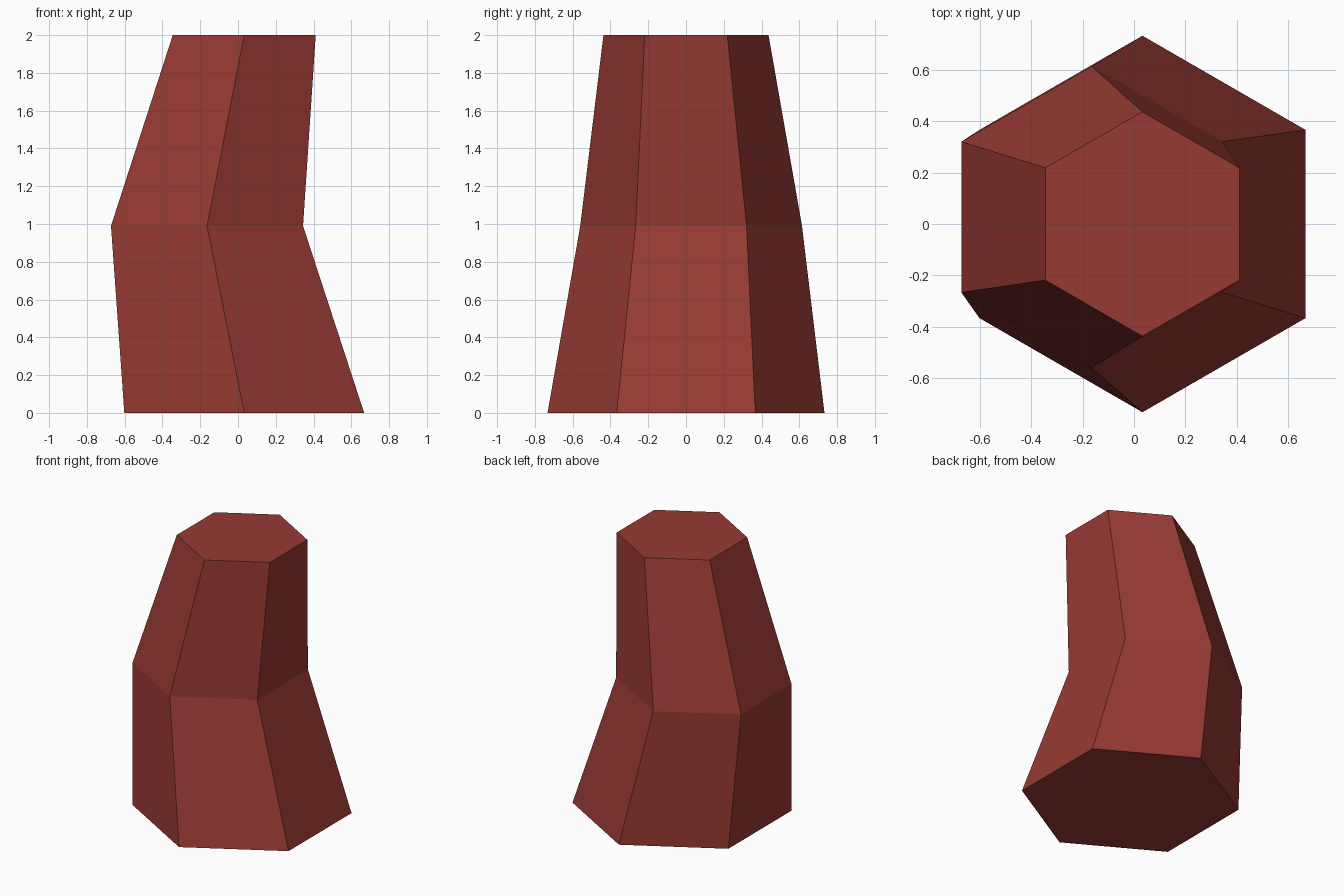
import bpy, bmesh
from math import sin, cos, pi

if "Cube" in bpy.data.objects:
    bpy.data.objects.remove(bpy.data.objects["Cube"])

SIDES = 6
# Cross-sections of the bent trunk: centre x, centre y, height, radius
SECTIONS = [
    (0.033, 0.0, 0.0, 0.733),
    (-0.164, 0.027, 0.99, 0.587),
    (0.033, 0.0, 2.0, 0.437),
]

bark = bpy.data.materials.new("red_brown")
bark.diffuse_color = (0.31, 0.042, 0.033, 1.0)
bark.use_nodes = True
bark.node_tree.nodes["Principled BSDF"].inputs["Base Color"].default_value = bark.diffuse_color

bm = bmesh.new()
# Hexagon rings with a corner pointing along y
rings = [
    [bm.verts.new((cx + r * cos(pi / 2 + 2 * pi * i / SIDES),
                   cy + r * sin(pi / 2 + 2 * pi * i / SIDES), z))
     for i in range(SIDES)]
    for cx, cy, z, r in SECTIONS
]
# Side walls
for low, high in zip(rings, rings[1:]):
    for i in range(SIDES):
        j = (i + 1) % SIDES
        bm.faces.new((low[i], low[j], high[j], high[i]))
# Flat end caps
bm.faces.new(rings[0][::-1])
bm.faces.new(rings[-1])
bmesh.ops.recalc_face_normals(bm, faces=bm.faces)

mesh = bpy.data.meshes.new("trunk_segment")
bm.to_mesh(mesh)
bm.free()
mesh.materials.append(bark)
trunk = bpy.data.objects.new("trunk_segment", mesh)
bpy.context.collection.objects.link(trunk)
